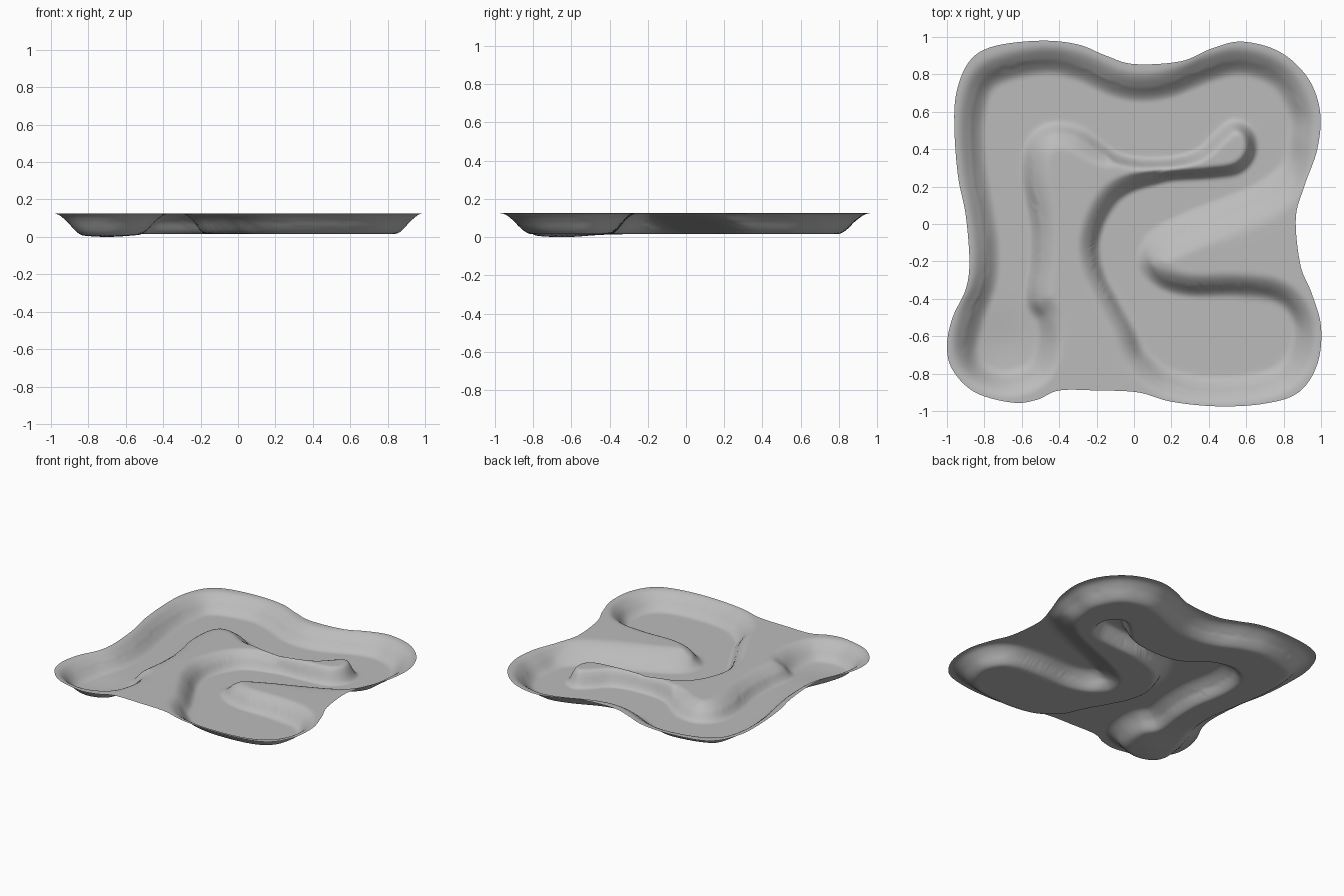
import bpy, math
from mathutils import Vector, kdtree

if "Cube" in bpy.data.objects:
    bpy.data.objects.remove(bpy.data.objects["Cube"])

RIM, FLOOR = 0.13, 0.02
RINGS, STEP = 95, 8

# outer edge of the sheet, clockwise from the lower left lobe
outline = [(-1, -.65), (-.97, -.5), (-.9, -.35), (-.88, -.2), (-.9, .05), (-.94, .25), (-.96, .5),
           (-.95, .7), (-.88, .87), (-.75, .95), (-.5, .98), (-.3, .96), (-.15, .9), (0, .855),
           (.25, .87), (.42, .94), (.58, .975), (.78, .92), (.93, .78), (.995, .6), (.98, .4),
           (.91, .2), (.865, .03), (.89, -.22), (.95, -.37), (1, -.55), (.98, -.75), (.88, -.9),
           (.7, -.96), (.45, -.975), (.2, -.95), (.02, -.9), (-.2, -.89), (-.4, -.89),
           (-.52, -.94), (-.65, -.955), (-.85, -.9), (-.97, -.78)]

# middle of the channel wall, in pieces: (upper width, lower width, points)
walls = [
    # left and top rim
    (.10, .08, [(-.9, -.68), (-.87, -.5), (-.8, -.3), (-.79, -.1), (-.82, .1), (-.86, .35), (-.86, .6),
                (-.78, .79), (-.5, .87), (-.3, .84), (-.1, .75), (.05, .725), (.2, .75), (.4, .83),
                (.58, .865), (.78, .79), (.89, .6), (.89, .45)]),
    # soft upper side of the right tongue
    (.14, .12, [(.86, .28), (.72, .15), (.5, .05), (.3, -.03), (.15, -.11)]),
    # steep lower side of the right tongue
    (.08, .06, [(.09, -.2), (.15, -.29), (.3, -.335), (.55, -.335), (.75, -.36), (.86, -.44)]),
    # lower right rim
    (.10, .08, [(.91, -.58), (.86, -.76), (.7, -.86), (.4, -.885), (.17, -.84)]),
    # right side of the central ridge
    (.08, .05, [(.03, -.72), (-.04, -.57), (-.12, -.42), (-.2, -.26), (-.225, -.1), (-.17, .07),
                (-.06, .19)]),
    # thin arm and its rounded tip
    (.035, .04, [(.15, .255), (.4, .275), (.55, .3), (.62, .38), (.61, .48), (.54, .52), (.47, .47),
                 (.36, .37), (.2, .325), (0, .325)]),
    # left side of the central ridge
    (.11, .06, [(-.15, .37), (-.3, .47), (-.44, .49), (-.53, .41), (-.55, .25), (-.51, 0),
                (-.51, -.2), (-.53, -.4)]),
    # lower left basin
    (.09, .07, [(-.47, -.5), (-.46, -.65), (-.52, -.79), (-.68, -.85), (-.84, -.8)]),
]


def spline(points, step):
    """Closed smooth curve: list of (position, tangent, control index)."""
    out, n = [], len(points)
    for i in range(n):
        a, b, c, d = (Vector(points[(i + k) % n]) for k in (-1, 0, 1, 2))
        p, q, r = c - a, 2 * a - 5 * b + 4 * c - d, 3 * b - a - 3 * c + d
        for s in range(step):
            t = s / step
            out.append((b + .5 * (p * t + q * t * t + r * t ** 3),
                        p + 2 * q * t + 3 * r * t * t, i))
    return out


def make_tree(positions):
    tree = kdtree.KDTree(len(positions))
    for i, p in enumerate(positions):
        tree.insert((p.x, p.y, 0), i)
    tree.balance()
    return tree


owner = [k for k, w in enumerate(walls) for _ in w[2]]
contour = spline([p for w in walls for p in w[2]], 14)
whole = make_tree([c[0] for c in contour])
parts = [make_tree([c[0] for c in contour if owner[c[2]] == k]) for k in range(len(walls))]


def height(x, y):
    """Channel profile from the signed distance to the wall line."""
    co, i, dist = whole.find((x, y, 0))
    tan = contour[i][1]
    outside = (x - co.x) * tan.y - (y - co.y) * tan.x < 0
    total = up = down = 0
    for tree, (u, l, _) in zip(parts, walls):
        g = 1 / (tree.find((x, y, 0))[2] + .004) ** 3
        total, up, down = total + g, up + g * u, down + g * l
    width = (up if outside else down) / total
    s = math.sin(math.pi / 2 * min(dist / width, 1)) * (1 if outside else -1)
    z = FLOOR + (RIM - FLOOR) * (.5 + .5 * s)
    # the lower left basin is slightly deeper
    return z - .016 * math.exp(-((x + .7) ** 2 + (y + .65) ** 2) / .03) * (1 - s) / 2


# sheet: rings of the outline shrinking to the middle
edge = [p for p, _, _ in spline(outline, STEP)]
n = len(edge)
verts, faces = [(0, 0, height(0, 0))], []
for r in range(1, RINGS + 1):
    t = r / RINGS
    k = max(0, (t - .92) / .08) ** 2
    for p in edge:
        z = height(p.x * t, p.y * t)
        verts.append((p.x * t, p.y * t, z + (RIM - z) * k))
for j in range(n):
    j2 = (j + 1) % n
    faces.append((0, 1 + j2, 1 + j))
    for r in range(RINGS - 1):
        a, b = 1 + r * n, 1 + (r + 1) * n
        faces.append((a + j, a + j2, b + j2, b + j))

low = min(v[2] for v in verts)
mesh = bpy.data.meshes.new("channel_tray")
mesh.from_pydata([(x, y, z - low) for x, y, z in verts], [], faces)
mesh.polygons.foreach_set("use_smooth", [True] * len(mesh.polygons))
tray = bpy.data.objects.new("channel_tray", mesh)
bpy.context.collection.objects.link(tray)

# soften the creases where two walls meet
smooth = tray.modifiers.new("soften", 'SMOOTH')
smooth.factor, smooth.iterations = .5, 4
smooth.use_x = smooth.use_y = False

grey = bpy.data.materials.new("light grey")
grey.diffuse_color = (.5, .5, .5, 1)
grey.use_nodes = True
grey.node_tree.nodes["Principled BSDF"].inputs["Base Color"].default_value = grey.diffuse_color
mesh.materials.append(grey)
